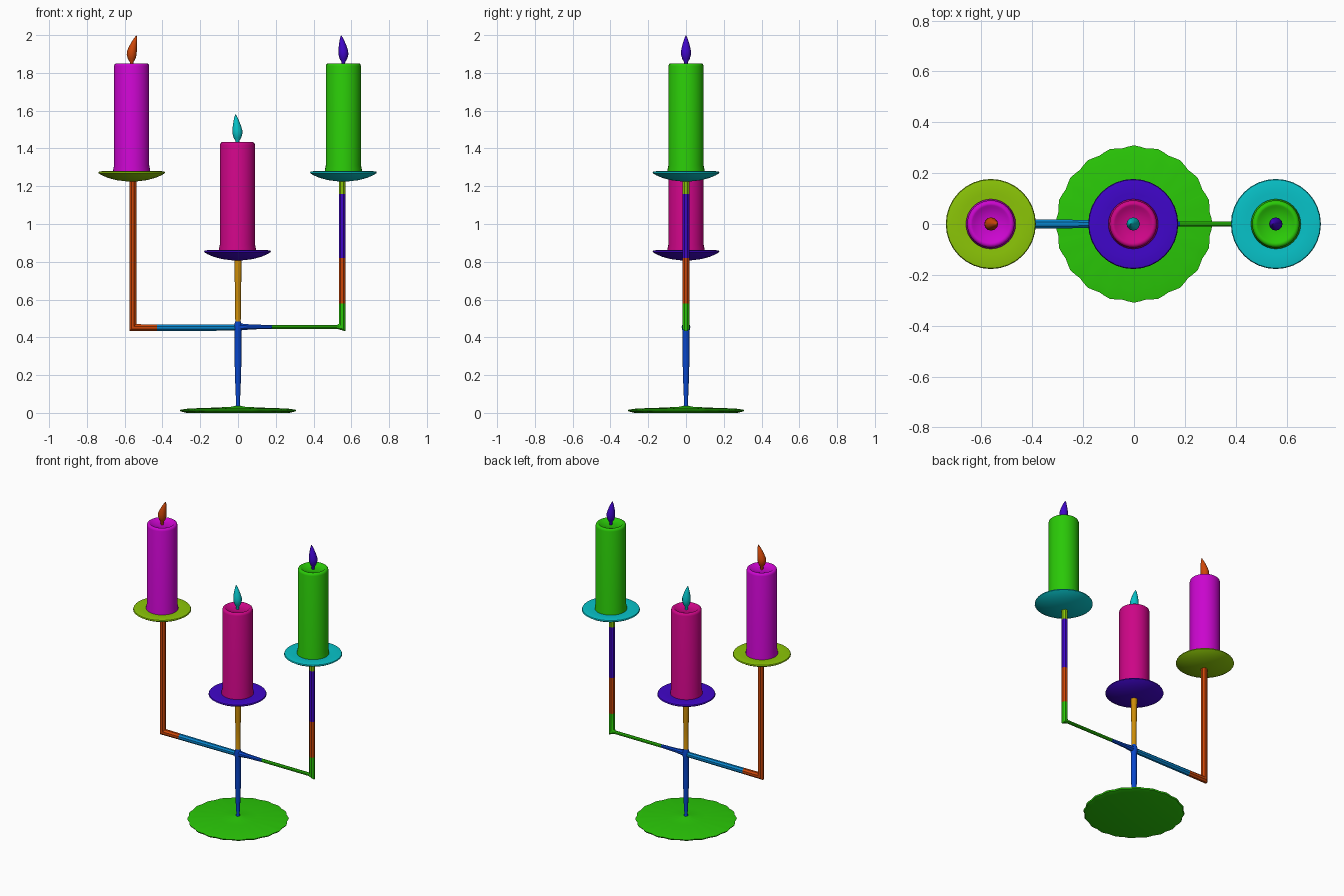
import bpy, bmesh, math
from mathutils import Vector

cube = bpy.data.objects.get("Cube")
if cube:
    bpy.data.objects.remove(cube, do_unlink=True)


def material(name, *rgb):
    color = [(c / 255) ** 2.2 for c in rgb] + [1.0]
    m = bpy.data.materials.new(name)
    m.use_nodes = True
    m.diffuse_color = color
    m.node_tree.nodes["Principled BSDF"].inputs["Base Color"].default_value = color
    return m


MAGENTA = material("magenta", 202, 14, 206)
PINK = material("pink", 204, 14, 134)
GREEN = material("green", 46, 200, 16)
INDIGO = material("indigo", 66, 14, 200)
TEAL = material("teal", 16, 194, 200)
OLIVE = material("olive", 138, 196, 16)
ORANGE = material("orange", 204, 72, 16)
AMBER = material("amber", 204, 140, 16)
ROYAL = material("royal blue", 16, 72, 204)
SKY = material("sky blue", 16, 132, 204)


def skin(name, rings, mats, angle=35):
    """Join rings of points into a capped surface, one material per band."""
    palette = list(dict.fromkeys(mats))
    bm = bmesh.new()
    loops = [[bm.verts.new(p) for p in ring] for ring in rings]
    n = len(loops[0])
    for i, (a, b) in enumerate(zip(loops, loops[1:])):
        slot = palette.index(mats[min(i, len(mats) - 1)])
        for k in range(n):
            j = (k + 1) % n
            bm.faces.new((a[k], a[j], b[j], b[k])).material_index = slot
    bm.faces.new(loops[0]).material_index = palette.index(mats[0])
    bm.faces.new(loops[-1]).material_index = palette.index(mats[-1])
    bmesh.ops.recalc_face_normals(bm, faces=bm.faces)
    mesh = bpy.data.meshes.new(name)
    bm.to_mesh(mesh)
    bm.free()
    for m in palette:
        mesh.materials.append(m)
    obj = bpy.data.objects.new(name, mesh)
    bpy.context.collection.objects.link(obj)
    bpy.ops.object.select_all(action='DESELECT')
    obj.select_set(True)
    bpy.context.view_layer.objects.active = obj
    bpy.ops.object.shade_smooth_by_angle(angle=math.radians(angle))
    return obj


def lathe(name, profile, mat, x=0, z=0, sides=32, wave=0, waves=1, angle=35):
    """Turn (radius, height, sideways shift) points about a vertical axis."""
    rings = []
    for r, h, *shift in profile:
        dx = shift[0] if shift else 0
        ring = []
        for k in range(sides):
            a = math.tau * k / sides
            rr = r * (1 + wave * math.cos(waves * a))
            ring.append((x + dx + rr * math.cos(a), rr * math.sin(a), z + h))
        rings.append(ring)
    return skin(name, rings, [mat], angle)


def tube(name, path, mats, sides=8):
    """Sweep a round section along (x, z, radius) points with mitred corners."""
    pts = [Vector((x, z)) for x, z, r in path]
    dirs = [(b - a).normalized() for a, b in zip(pts, pts[1:])]
    rings = []
    for i, (p, (_, _, r)) in enumerate(zip(pts, path)):
        d0, d1 = dirs[max(i - 1, 0)], dirs[min(i, len(dirs) - 1)]
        t = (d0 + d1).normalized()
        n = Vector((-t.y, t.x)) * (r / t.dot(d1))
        ring = []
        for k in range(sides):
            a = math.tau * (k + 0.5) / sides
            q = p + n * math.cos(a)
            ring.append((q.x, r * math.sin(a), q.y))
        rings.append(ring)
    return skin(name, rings, mats)


# Thin base plate with a scalloped rim
lathe("base_plate", [(0.27, 0), (0.3, 0.008), (0.305, 0.016), (0.26, 0.023),
                     (0.12, 0.028), (0.04, 0.032), (0.01, 0.038)],
      GREEN, sides=80, wave=0.014, waves=20)

# Central stem, slim at the foot and above the joint
tube("central_stem", [(0, 0.025, 0.016), (0, 0.05, 0.01), (0, 0.12, 0.014),
                      (0, 0.28, 0.019), (0, 0.43, 0.019), (0, 0.455, 0.024),
                      (0, 0.485, 0.015), (0, 0.62, 0.016), (0, 0.78, 0.02),
                      (0, 0.83, 0.02)], [ROYAL] * 6 + [AMBER] * 3, sides=12)

# Side arms, each turning up into a post
tube("right_arm", [(-0.015, 0.451, 0.017), (-0.43, 0.451, 0.019),
                   (-0.557, 0.451, 0.02), (-0.557, 1.24, 0.02)],
     [SKY, ORANGE, ORANGE])
tube("left_arm", [(0, 0.455, 0.021), (0.07, 0.455, 0.014), (0.18, 0.455, 0.011),
                  (0.525, 0.455, 0.011), (0.551, 0.452, 0.019),
                  (0.551, 0.58, 0.019), (0.551, 0.82, 0.019),
                  (0.551, 1.16, 0.019), (0.551, 1.24, 0.019)],
     [ROYAL, ROYAL, GREEN, GREEN, GREEN, ORANGE, INDIGO, OLIVE])

# Drip dish, candle and flame shapes, measured up from the dish underside
DISH = [(0.03, 0), (0.08, 0.006), (0.125, 0.018), (0.16, 0.033), (0.177, 0.044),
        (0.174, 0.051), (0.155, 0.054), (0.12, 0.053), (0.07, 0.05)]
CANDLE = [(0.098, 0.045), (0.098, 0.06), (0.093, 0.085), (0.093, 0.61),
          (0.09, 0.62), (0.083, 0.625), (0.073, 0.624), (0.066, 0.616), (0.02, 0.614)]
FLAME = [(0.008, 0.605, 0), (0.01, 0.632, 0), (0.02, 0.648, 0), (0.026, 0.67, 0),
         (0.026, 0.69, 0.05), (0.021, 0.715, 0.3), (0.014, 0.74, 0.6),
         (0.008, 0.758, 0.85), (0.001, 0.773, 1)]

for side, x, z, lean, dish, wax, fire in (
        ("right", -0.563, 1.226, 0.025, OLIVE, MAGENTA, ORANGE),
        ("centre", -0.003, 0.808, -0.01, INDIGO, PINK, TEAL),
        ("left", 0.558, 1.226, -0.012, TEAL, GREEN, INDIGO)):
    lathe(side + "_dish", DISH, dish, x, z, angle=50)
    lathe(side + "_candle", CANDLE, wax, x, z, angle=50)
    lathe(side + "_flame", [(r, h, s * lean) for r, h, s in FLAME],
          fire, x, z, sides=12, angle=60)
